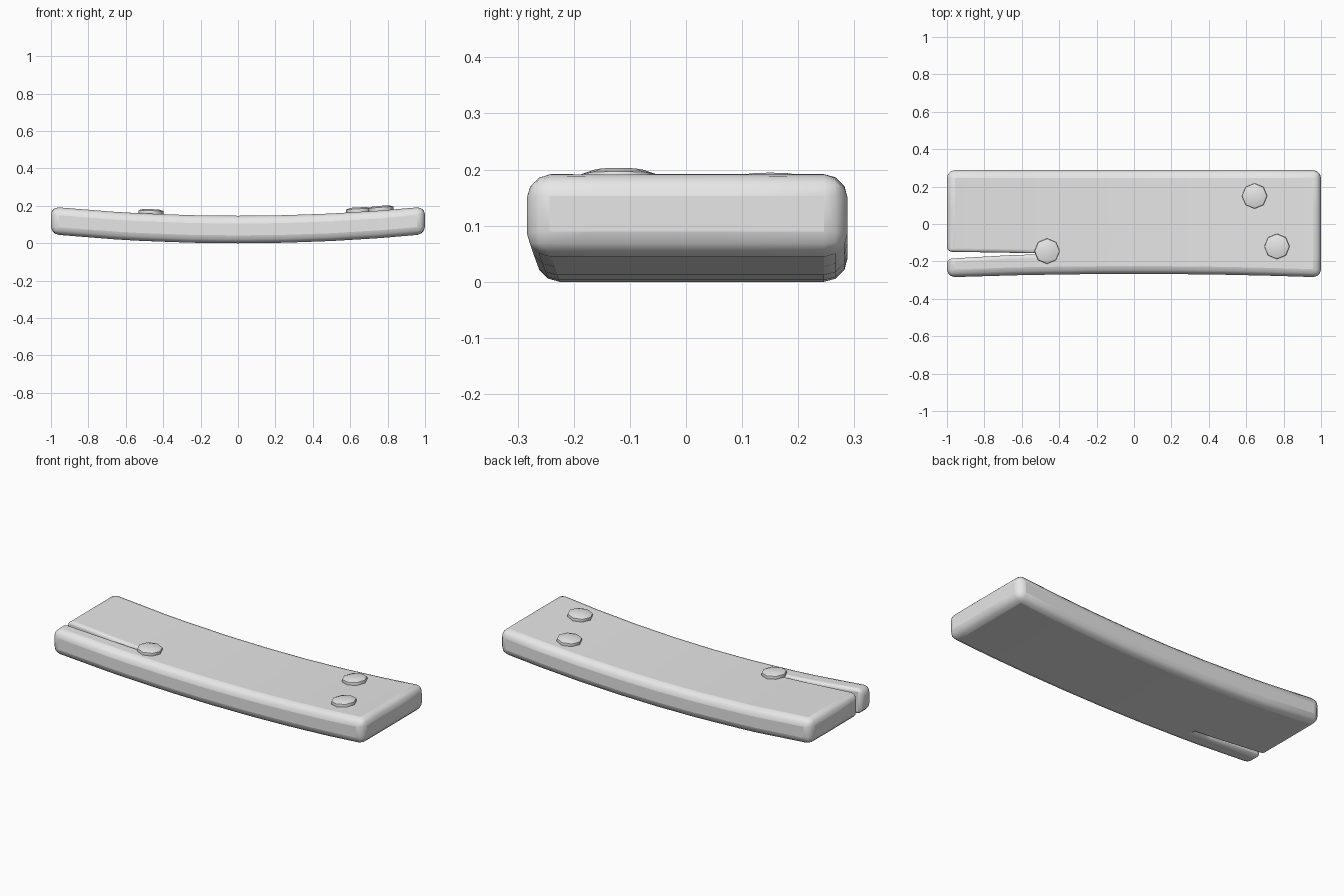
import bpy
import bmesh
import math
from mathutils import Matrix

cube = bpy.data.objects.get("Cube")
if cube:
    bpy.data.objects.remove(cube, do_unlink=True)

grey = bpy.data.materials.new("plain grey")
grey.use_nodes = True
COLOUR = (0.8, 0.8, 0.8, 1)
grey.diffuse_color = COLOUR
grey.node_tree.nodes["Principled BSDF"].inputs["Base Color"].default_value = COLOUR

THICK = 0.147
SAG = 0.048


def finish(bm, name):
    bmesh.ops.recalc_face_normals(bm, faces=bm.faces)
    mesh = bpy.data.meshes.new(name)
    bm.to_mesh(mesh)
    bm.free()
    obj = bpy.data.objects.new(name, mesh)
    bpy.context.collection.objects.link(obj)
    mesh.materials.append(grey)
    return obj


def smooth(obj, degrees):
    bpy.ops.object.select_all(action='DESELECT')
    obj.select_set(True)
    bpy.context.view_layer.objects.active = obj
    bpy.ops.object.shade_smooth_by_angle(angle=math.radians(degrees))


# Plank: bowed grid, with the cells of the split left out
stations = [-1, -0.65, -0.53, -0.25, 0, 0.25, 0.5, 0.75, 1]
split_front = {-1: -0.186, -0.65: -0.166}
split_back = {-1: -0.148}
bm = bmesh.new()
columns = []
for x in stations:
    ys = (-0.267 - 0.018 * x * x, split_front.get(x, -0.163),
          split_back.get(x, -0.154), 0.07, 0.288)
    columns.append([bm.verts.new((x, y, SAG * x * x)) for y in ys])
for i, (a, b) in enumerate(zip(columns, columns[1:])):
    for j in range(4):
        if j == 1 and stations[i] < -0.53:
            continue
        bm.faces.new((a[j], b[j], b[j + 1], a[j + 1]))
base = bm.faces[:]
top = bmesh.ops.extrude_face_region(bm, geom=base, use_keep_orig=True)["geom"]
for v in top:
    if isinstance(v, bmesh.types.BMVert):
        v.co.z += THICK
bmesh.ops.recalc_face_normals(bm, faces=bm.faces)

# Bevel weights: full on the outside, finer along the split
weight = bm.edges.layers.float.new("bevel_weight_edge")
for e in bm.edges:
    if len(e.link_faces) == 2 and e.calc_face_angle() > math.radians(50):
        mid = (e.verts[0].co + e.verts[1].co) / 2
        in_split = mid.x < -0.5 and -0.19 < mid.y < -0.14
        if not in_split:
            e[weight] = 1
        elif mid.x < -0.7:
            e[weight] = 0.6
        elif abs(e.verts[0].co.z - e.verts[1].co.z) < 0.1:
            e[weight] = 0.25
plank = finish(bm, "plank")
bevel = plank.modifiers.new("rounded edges", 'BEVEL')
bevel.limit_method = 'WEIGHT'
bevel.width = 0.042
bevel.segments = 3
smooth(plank, 60)


# Nail heads: eight-sided discs with a chamfered rim, tilted to the surface
def nail_head(name, x, y):
    bm = bmesh.new()
    rings = []
    for radius, z in ((0.062, -0.02), (0.068, 0.006), (0.066, 0.016), (0.042, 0.024)):
        rings.append([bm.verts.new((radius * math.cos(k * math.pi / 4),
                                    radius * math.sin(k * math.pi / 4), z))
                      for k in range(8)])
    for a, b in zip(rings, rings[1:]):
        for k in range(8):
            n = (k + 1) % 8
            bm.faces.new((a[k], a[n], b[n], b[k]))
    bm.faces.new(rings[0][::-1])
    bm.faces.new(rings[-1])
    tilt = Matrix.Rotation(-math.atan(2 * SAG * x), 4, 'Y')
    place = Matrix.Translation((x, y, SAG * x * x + THICK + 0.001))
    bm.transform(place @ tilt)
    smooth(finish(bm, name), 50)


nail_head("split_nail", -0.465, -0.145)
nail_head("back_nail", 0.645, 0.15)
nail_head("front_nail", 0.765, -0.12)
